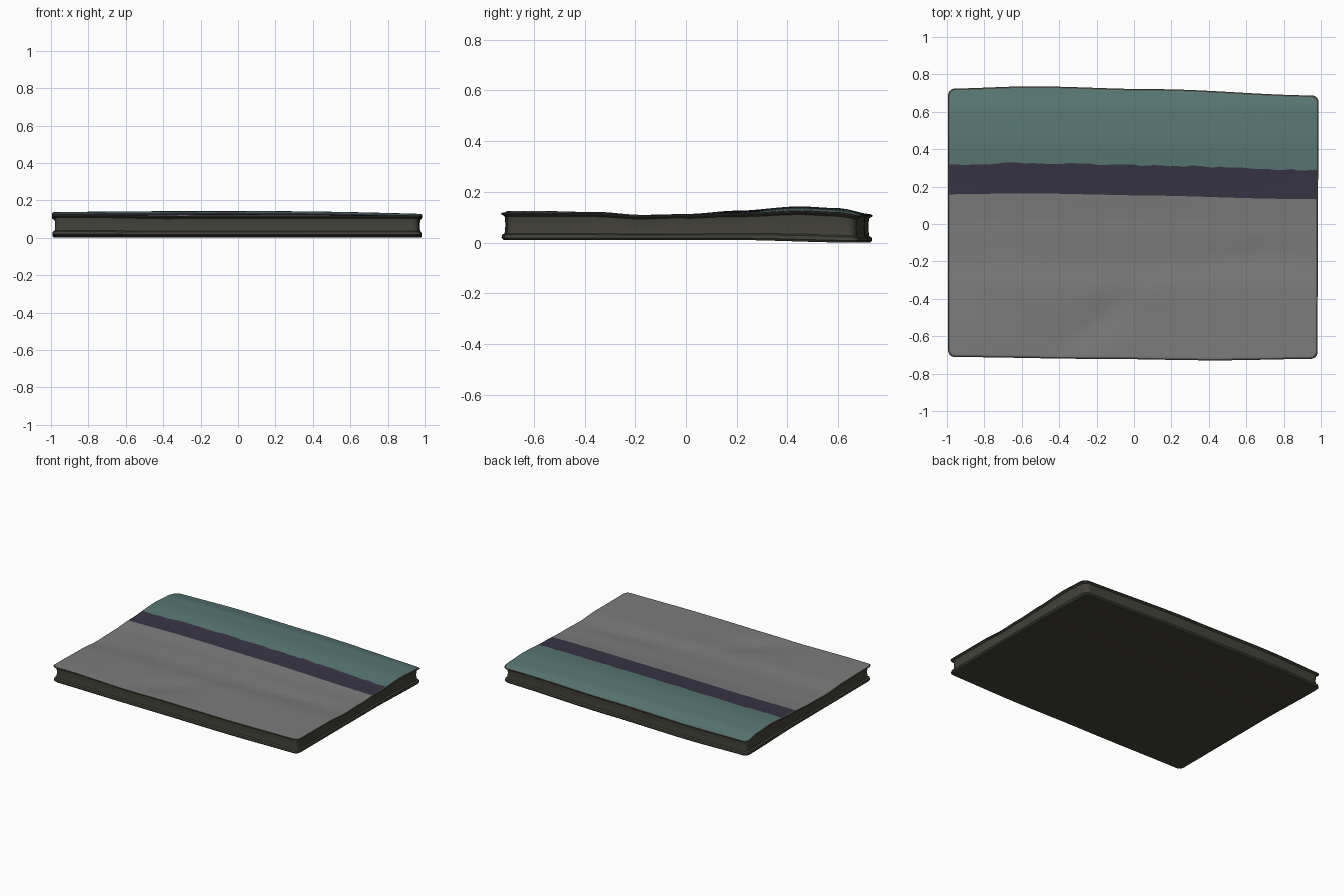
import bpy, bmesh, math, random

if "Cube" in bpy.data.objects:
    bpy.data.objects.remove(bpy.data.objects["Cube"])
random.seed(4)

def material(name, rgb):
    m = bpy.data.materials.new(name)
    m.diffuse_color = (*rgb, 1)
    m.use_nodes = True
    m.node_tree.nodes["Principled BSDF"].inputs["Base Color"].default_value = m.diffuse_color
    return m

MATS = [material("grey_cloth", (0.20, 0.20, 0.20)),
        material("navy_stripe", (0.040, 0.035, 0.060)),
        material("teal_cloth", (0.10, 0.185, 0.178)),
        material("dark_side", (0.055, 0.054, 0.042))]
GREY, NAVY, TEAL, SIDE = range(4)

def lerp_curve(pts, t):
    # smooth interpolation through (position, value) pairs
    if t <= pts[0][0]:
        return pts[0][1]
    for (a, va), (b, vb) in zip(pts, pts[1:]):
        if t <= b:
            k = (t - a) / (b - a)
            return va + (vb - va) * k * k * (3 - 2 * k)
    return pts[-1][1]

TOP = [(-.73, .119), (-.36, .117), (-.19, .107), (0, .113), (.2, .126),
       (.45, .143), (.60, .136), (.73, .113)]
BOTTOM = [(-.73, .014), (.15, .014), (.68, .003)]
BACK = [(-1, .725), (-.55, .737), (.1, .722), (1, .688)]
FRONT = [(-1, -.712), (-.2, -.722), (.45, -.730), (1, -.722)]

def bump(x, y, cx, cy, rx, ry, turn=0.0):
    c, s = math.cos(turn), math.sin(turn)
    dx, dy = x - cx, y - cy
    return math.exp(-((dx * c + dy * s) / rx) ** 2 - ((dy * c - dx * s) / ry) ** 2)

def top_z(x, y):
    z = lerp_curve(TOP, y)
    z -= 0.016 * max(0, x) ** 2 * max(0, min(1, (y + .1) / .5))
    z -= 0.006 * max(0, -x) ** 2 * max(0, min(1, (y + .1) / .5))
    # creases and soft swells in the cloth
    z -= 0.013 * bump(x, y, -.16, -.50, .28, .09, .6)
    z += 0.007 * bump(x, y, .05, -.38, .20, .08, .6)
    z -= 0.005 * bump(x, y, .60, -.17, .30, .06, .1)
    z += 0.007 * bump(x, y, -.85, -.60, .25, .25)
    z += 0.004 * bump(x, y, -.60, -.30, .25, .12, -.6)
    return z

def outline(u, v):
    # warp the unit grid into the slightly skewed, round-cornered outline
    r = 0.035
    px, py = abs(u) - (1 - r), abs(v) * .725 - (.725 - r)
    if px > 0 and py > 0:
        k = max(px, py) / math.hypot(px, py)
        u = math.copysign(1 - r + px * k, u)
        v = math.copysign((.725 - r + py * k) / .725, v)
    f, b = lerp_curve(FRONT, u), lerp_curve(BACK, u)
    right = .982 + .006 * (v + 1) / 2
    x = u * right if u > 0 else u * .995
    return x, f + (b - f) * (v + 1) / 2

# grid lines: fine at the rim, with rows on both stripe borders
S_LOW, S_HIGH = .215, .440
rim = [.968, .978, .988, 1.0]
us = [-r for r in rim[::-1]] + [-.94 + 1.88 * i / 48 for i in range(49)] + rim
vrim = [.954, .968, .984, 1.0]
vs = [-r for r in vrim[::-1]] + [-.93 + (S_LOW + .93) * i / 28 for i in range(28)]
vs += [S_LOW + (S_HIGH - S_LOW) * i / 5 for i in range(5)]
vs += [S_HIGH + (.93 - S_HIGH) * i / 12 for i in range(13)] + vrim
nu, nv = len(us), len(vs)

bm = bmesh.new()

def sheet(zfun, inset, ragged):
    rows = []
    for v in vs:
        row = []
        for u in us:
            x, y = outline(u, v)
            if ragged and v == S_HIGH and abs(u) < .95:
                y += random.uniform(-.005, .005)
            x, y = x * (1 - inset), y * (1 - inset / .725)
            row.append(bm.verts.new((x, y, zfun(x, y))))
        rows.append(row)
    return rows

# top cloth, coloured in three bands
top = sheet(top_z, .009, True)
for j in range(nv - 1):
    mid = (vs[j] + vs[j + 1]) / 2
    mi = GREY if mid < S_LOW else NAVY if mid < S_HIGH else TEAL
    for i in range(nu - 1):
        f = bm.faces.new((top[j][i], top[j][i + 1], top[j + 1][i + 1], top[j + 1][i]))
        f.material_index = mi

# underside
under = sheet(lambda x, y: lerp_curve(BOTTOM, y) - .003, .010, False)
for j in range(nv - 1):
    for i in range(nu - 1):
        f = bm.faces.new((under[j][i], under[j + 1][i], under[j + 1][i + 1], under[j][i + 1]))
        f.material_index = SIDE

# sides: recessed wall between an upper and a lower lip
border = ([(0, i) for i in range(nu - 1)] + [(j, nu - 1) for j in range(nv - 1)] +
          [(nv - 1, i) for i in range(nu - 1, 0, -1)] + [(j, 0) for j in range(nv - 1, 0, -1)])
PROFILE = [(.001, .965), (.002, .93), (.015, .86), (.018, .55), (.015, .24),
           (.005, .19), (.003, .07)]
rings = [[top[j][i] for j, i in border]]
for inset, h in PROFILE:
    ring = []
    for j, i in border:
        x, y = outline(us[i], vs[j])
        zt, zb = top[j][i].co.z, under[j][i].co.z
        ring.append(bm.verts.new((x * (1 - inset), y * (1 - inset / .725), zb + (zt - zb) * h)))
    rings.append(ring)
rings.append([under[j][i] for j, i in border])
n = len(border)
for a, b in zip(rings, rings[1:]):
    for k in range(n):
        f = bm.faces.new((a[k], b[k], b[(k + 1) % n], a[(k + 1) % n]))
        f.material_index = SIDE

bmesh.ops.recalc_face_normals(bm, faces=bm.faces[:])
mesh = bpy.data.meshes.new("mattress")
bm.to_mesh(mesh)
bm.free()
for m in MATS:
    mesh.materials.append(m)
mattress = bpy.data.objects.new("mattress", mesh)
bpy.context.collection.objects.link(mattress)
bpy.context.view_layer.objects.active = mattress
mattress.select_set(True)
bpy.ops.object.shade_smooth_by_angle(angle=math.radians(35))
